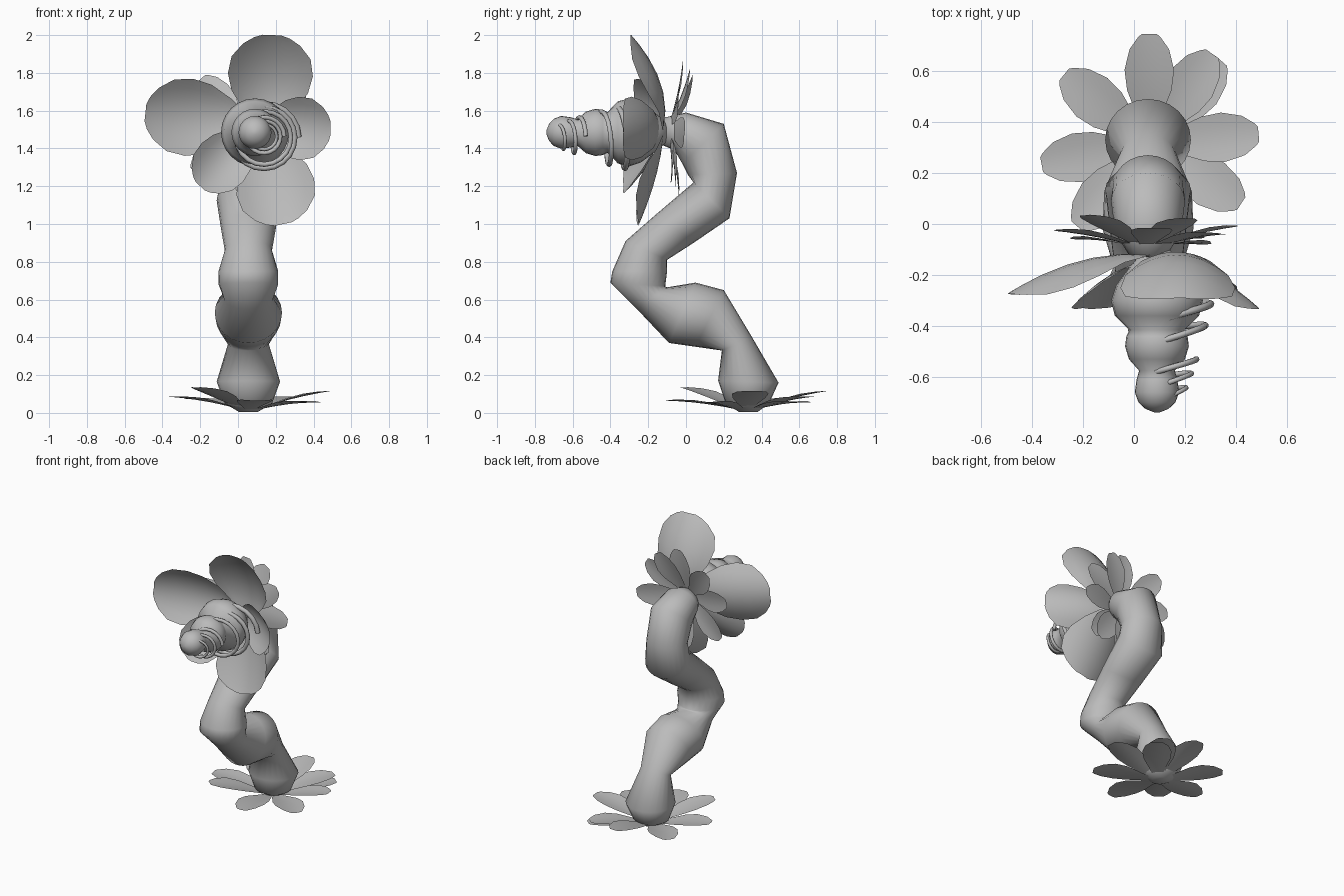
import bpy, bmesh
from math import sin, cos, pi, radians
from mathutils import Vector, Matrix

cube = bpy.data.objects.get("Cube")
if cube:
    bpy.data.objects.remove(cube, do_unlink=True)

grey = bpy.data.materials.new("plain grey")
grey.use_nodes = True
GREY = (0.5, 0.5, 0.5, 1)
grey.diffuse_color = GREY
grey.node_tree.nodes["Principled BSDF"].inputs["Base Color"].default_value = GREY


def finish(name, bm, solid):
    """Turn a bmesh into a smooth-shaded object."""
    if solid:
        bmesh.ops.recalc_face_normals(bm, faces=bm.faces)
    for f in bm.faces:
        f.smooth = True
    mesh = bpy.data.meshes.new(name)
    bm.to_mesh(mesh)
    bm.free()
    mesh.materials.append(grey)
    obj = bpy.data.objects.new(name, mesh)
    bpy.context.collection.objects.link(obj)
    return obj


def loft(name, rings, sides=24):
    """Skin a row of ellipses, each given as centre and two half axes."""
    bm = bmesh.new()
    loops = []
    for c, u, v in rings:
        angles = [2 * pi * i / sides for i in range(sides)]
        loops.append([bm.verts.new(c + u * cos(a) + v * sin(a)) for a in angles])
    for a, b in zip(loops, loops[1:]):
        for i in range(sides):
            j = (i + 1) % sides
            bm.faces.new((a[i], a[j], b[j], b[i]))
    bm.faces.new(loops[0])
    bm.faces.new(loops[-1])
    return finish(name, bm, True)


def petal(name, root, tip, normal, half_width, outline, bow=0, cup=0, cols=6):
    """Curved leaf: bow pushes the spine back, cup lifts the edges."""
    root, tip, normal = Vector(root), Vector(tip), Vector(normal)
    along = tip - root
    side = along.cross(normal).normalized()
    bm = bmesh.new()
    rows = []
    for u, w in outline:
        row = []
        for i in range(cols + 1):
            v = 2 * i / cols - 1
            lift = cup * (v * w) ** 2 - bow * 4 * u * (1 - u)
            p = root + along * u + side * half_width * w * v + normal * lift
            row.append(bm.verts.new(p))
        rows.append(row)
    for a, b in zip(rows, rows[1:]):
        for i in range(cols):
            bm.faces.new((a[i], a[i + 1], b[i + 1], b[i]))
    return finish(name, bm, False)


# Winding stem: front and back outline points (y, z) and sideways radius
STEM_X = 0.055
stem = [
    (.28, .005, .38, .005, .05), (.21, .05, .44, .05, .125), (.17, .17, .49, .16, .168),
    (.19, .33, .35, .4, .108), (.05, .35, .2, .65, .172), (-.09, .37, .05, .69, .178),
    (-.26, .55, -.1, .665, .13), (-.4, .69, -.11, .67, .158), (-.39, .75, -.1, .75, .158),
    (-.32, .91, -.1, .81, .125), (-.16, 1.05, .04, .9, .145), (.04, 1.22, .23, 1.03, .168),
    (.01, 1.26, .27, 1.27, .14), (-.02, 1.32, .2, 1.53, .145),
    (-.06, 1.39, 0, 1.59, .13), (-.13, 1.42, -.13, 1.56, .07),
]
rings = []
for ya, za, yb, zb, rx in stem:
    a, b = Vector((STEM_X, ya, za)), Vector((STEM_X, yb, zb))
    rings.append(((a + b) / 2, Vector((rx, 0, 0)), (b - a) / 2))
loft("stem", rings)

# Leaf rosettes: direction in degrees and tip rise for each leaf
leaves = [(90, .1), (55, .07), (49, .04), (5, .1), (-33, .04),
          (-84, .05), (229, .12), (191, .07), (141, .06)]
leaf_shape = [(0, .25), (.2, .5), (.45, .9), (.65, 1), (.85, .8), (.97, .45), (1, .3)]


def rosette(name, leaf_list, matrix):
    for i, (deg, rise) in enumerate(leaf_list):
        d = Vector((cos(radians(deg)), sin(radians(deg)), 0))
        leaf = petal(f"{name}_{i + 1}", d * 0.03, d * 0.43 + Vector((0, 0, rise)),
                     (0, 0, 1), 0.097, leaf_shape, bow=-0.01, cup=0.012, cols=4)
        leaf.data.transform(matrix)


rosette("base_leaf", leaves, Matrix.Translation((.06, .315, .015)))
rosette("sepal", leaves + [(-62, .1)], Matrix.Translation((.045, -.09, 1.51))
        @ Matrix.Rotation(radians(-95), 4, 'X') @ Matrix.Scale(.84, 4))

# Five broad petals opening toward the front: root, tip, half width, bow, cup
petal_shape = [(0, .2), (.2, .6), (.4, .9), (.58, 1), (.76, .93), (.9, .67), (.97, .42), (1, .22)]
blooms = {
    "upper_petal": ((.16, -.12, 1.5), (.18, -.29, 2), .225, .07, .1),
    "right_petal": ((.06, -.12, 1.53), (-.49, -.27, 1.59), .205, .05, .09),
    "lower_right_petal": ((.08, -.14, 1.5), (-.2, -.33, 1.2), .15, .04, .07),
    "lower_petal": ((.14, -.12, 1.46), (.24, -.25, 1), .21, .02, .07),
    "left_petal": ((.1, -.13, 1.5), (.49, -.33, 1.51), .168, .04, .08),
}
for name, (root, tip, width, bow, cup) in blooms.items():
    petal(name, root, tip, (0, -1, 0), width, petal_shape, bow, cup, cols=8)

# Lumpy flower centre, turned about the y axis
profile = [(-.1, .05), (-.16, .1), (-.24, .16), (-.3, .18), (-.36, .165), (-.415, .108),
           (-.44, .12), (-.48, .125), (-.53, .11), (-.575, .07), (-.61, .08),
           (-.66, .087), (-.7, .072), (-.725, .045), (-.738, .012)]
loft("flower_centre", [(Vector((.09, y, 1.485)), Vector((r, 0, 0)), Vector((0, 0, r)))
                       for y, r in profile])


# Coiled tendrils looping around the centre
def tendril(name, centre, y0, y1, r0, r1, turns, tilt, thickness):
    curve = bpy.data.curves.new(name, 'CURVE')
    curve.dimensions = '3D'
    curve.bevel_depth = thickness
    curve.bevel_resolution = 2
    curve.use_fill_caps = True
    line = curve.splines.new('POLY')
    steps = int(turns * 20)
    line.points.add(steps)
    for i, point in enumerate(line.points):
        t = i / steps
        a = 2 * pi * turns * t
        r = r0 + (r1 - r0) * t
        y = y0 + (y1 - y0) * t + tilt * cos(a)
        point.co = (centre[0] + r * cos(a), y, centre[1] + r * sin(a), 1)
        point.radius = 1 - 0.3 * t
    curve.materials.append(grey)
    bpy.context.collection.objects.link(bpy.data.objects.new(name, curve))


tendril("large_tendril", (.14, 1.46), -.26, -.47, .18, .13, 2.5, .03, .017)
tendril("small_tendril", (.14, 1.465), -.55, -.69, .105, .055, 2.5, .02, .012)
